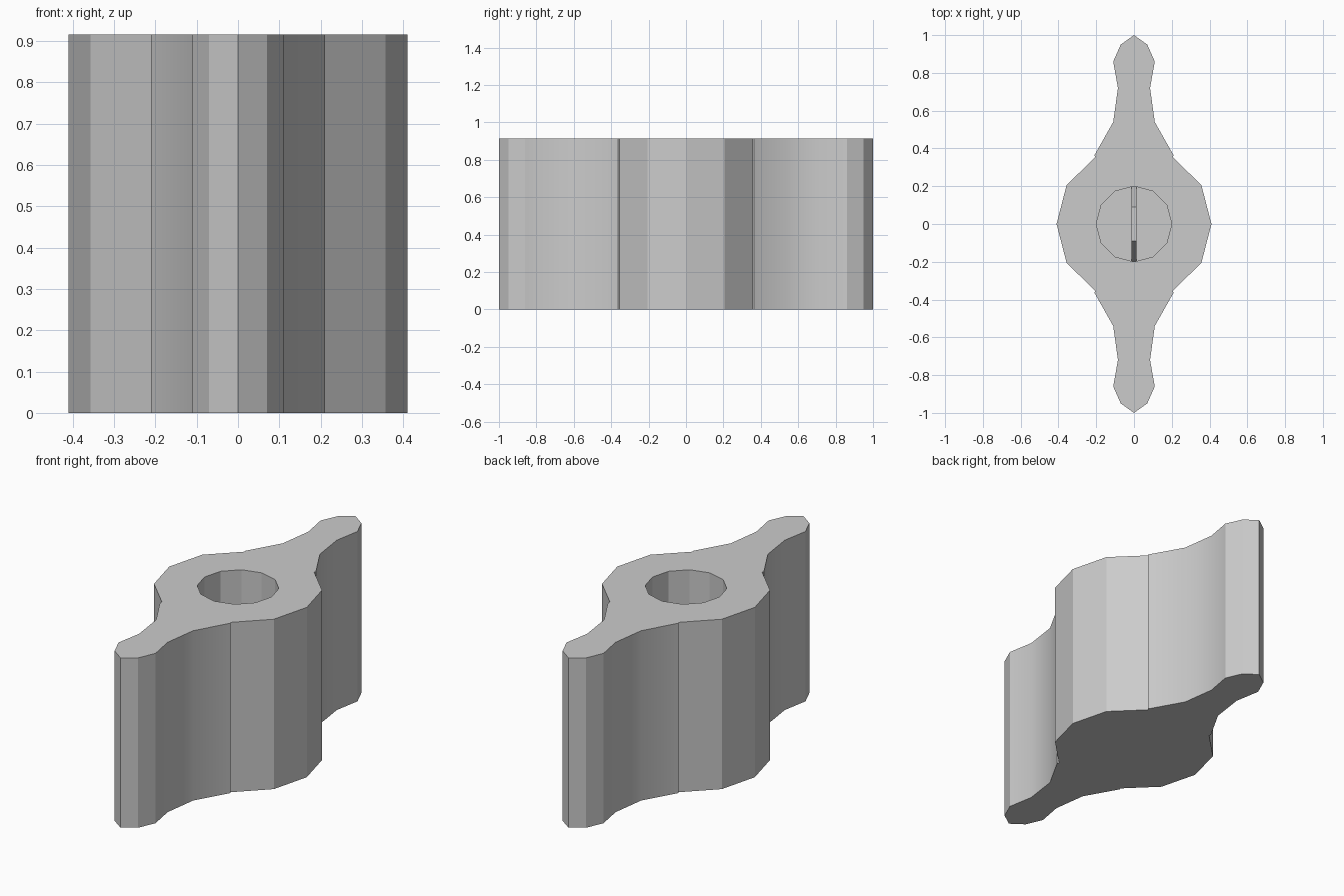
import bpy, bmesh
from math import cos, sin, pi, radians

cube = bpy.data.objects.get("Cube")
if cube:
    bpy.data.objects.remove(cube)

HEIGHT, FLOOR, BORE = 0.915, 0.2, 0.2

grey = bpy.data.materials.new("plain grey")
grey.use_nodes = True
grey.diffuse_color = (0.6, 0.6, 0.6, 1)
grey.node_tree.nodes["Principled BSDF"].inputs["Base Color"].default_value = (0.6, 0.6, 0.6, 1)


def finish(bm, name):
    bmesh.ops.recalc_face_normals(bm, faces=bm.faces)
    mesh = bpy.data.meshes.new(name)
    bm.to_mesh(mesh)
    bm.free()
    mesh.materials.append(grey)
    obj = bpy.data.objects.new(name, mesh)
    bpy.context.collection.objects.link(obj)
    return obj


def prism(name, outline, axis, start, length):
    """Extrude a 2D outline along z or x."""
    bm = bmesh.new()
    place = (lambda a, b: (a, b, start)) if axis == "z" else (lambda a, b: (start, a, b))
    face = bm.faces.new([bm.verts.new(place(a, b)) for a, b in outline])
    new = bmesh.ops.extrude_face_region(bm, geom=[face])["geom"]
    move = (0, 0, length) if axis == "z" else (length, 0, 0)
    bmesh.ops.translate(bm, vec=move, verts=[v for v in new if isinstance(v, bmesh.types.BMVert)])
    return finish(bm, name)


# Knob body: round hub with two finger wings, one quarter mirrored to all four
quarter = [(0.41, 0), (0.357, 0.205), (0.205, 0.355), (0.21, 0.363), (0.11, 0.54),
           (0.085, 0.72), (0.11, 0.86), (0.07, 0.95), (0, 1)]
half = quarter + [(-x, y) for x, y in quarter[-2::-1]]
outline = half + [(x, -y) for x, y in half[-2:0:-1]]
body = prism("knob_body", outline, "z", 0, HEIGHT)

# Blind twelve-sided shaft hole
ring = [(BORE * cos(i * pi / 6), BORE * sin(i * pi / 6)) for i in range(12)]
cutter = prism("bore_cutter", ring, "z", FLOOR, HEIGHT)
cutter.hide_render = True
cutter.hide_set(True)
cut = body.modifiers.new("shaft hole", "BOOLEAN")
cut.operation = "DIFFERENCE"
cut.solver = "EXACT"
cut.object = cutter

# Apply the cut so that the smooth shading is set on the final faces
bpy.context.view_layer.update()
result = bpy.data.meshes.new_from_object(body.evaluated_get(bpy.context.evaluated_depsgraph_get()))
body.modifiers.clear()
body.data = result
bpy.data.objects.remove(cutter)

# Key rib across the bottom of the hole, with sloped ends
side = [(-0.2, FLOOR), (0.2, FLOOR), (0.09, 0.45), (-0.09, 0.45)]
prism("key_rib", side, "x", -0.014, 0.028)

# Smooth the hollow wing flanks, keep the hub facets sharp
bpy.ops.object.select_all(action="DESELECT")
body.select_set(True)
bpy.context.view_layer.objects.active = body
bpy.ops.object.shade_smooth_by_angle(angle=radians(25))
